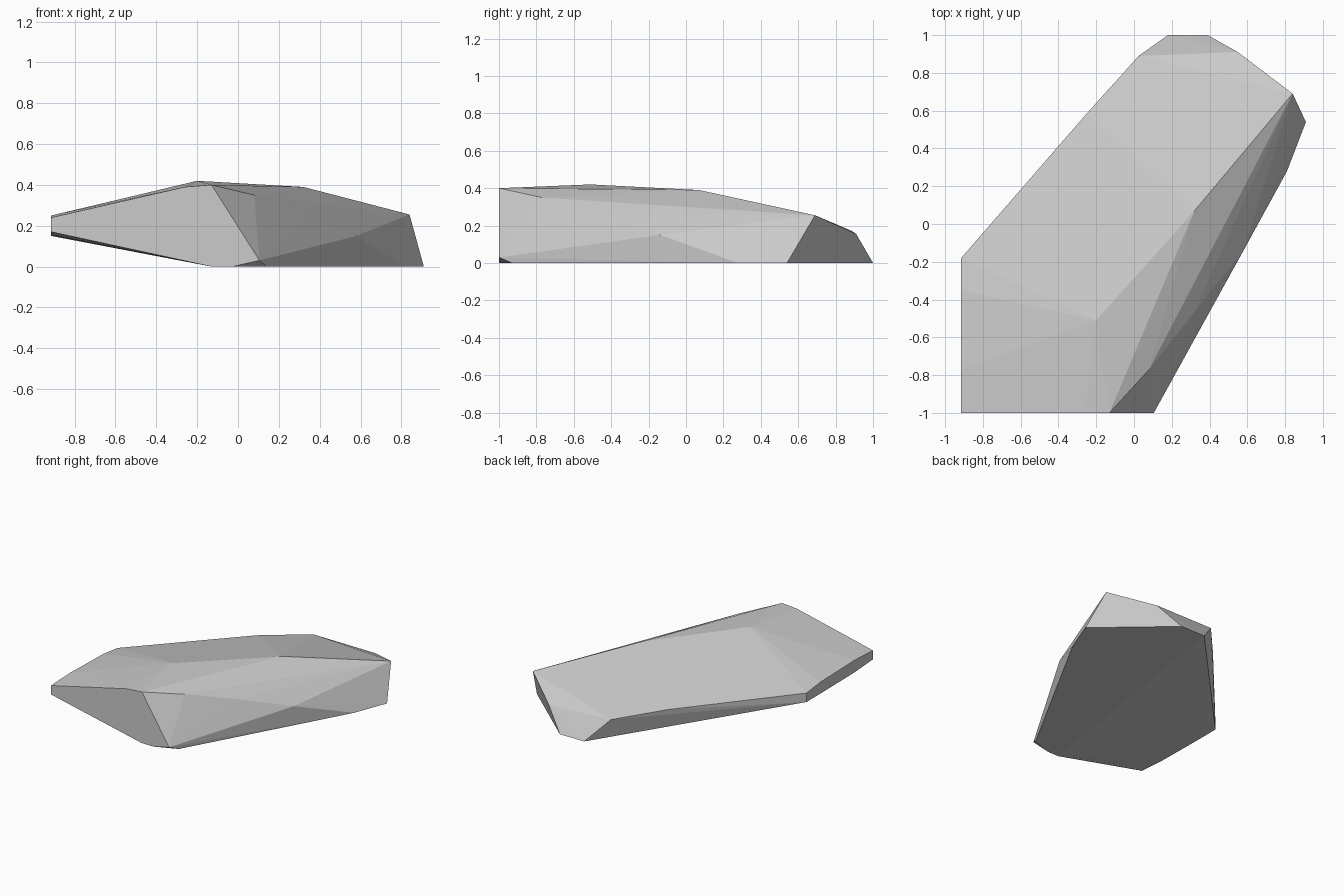
import bpy
import bmesh

if "Cube" in bpy.data.objects:
    bpy.data.objects.remove(bpy.data.objects["Cube"], do_unlink=True)


def make_material(name, rgb):
    """Plain matte material with matching viewport and render colour."""
    material = bpy.data.materials.new(name)
    material.use_nodes = True
    colour = (*rgb, 1.0)
    material.diffuse_color = colour
    shader = material.node_tree.nodes["Principled BSDF"]
    shader.inputs["Base Color"].default_value = colour
    shader.inputs["Roughness"].default_value = 0.9
    return material


def make_hull(name, corners, material):
    """Wrap faceted stone faces around a set of corner points."""
    bm = bmesh.new()
    for corner in corners:
        bm.verts.new(corner)
    hull = bmesh.ops.convex_hull(bm, input=bm.verts)
    unused = {g for g in hull["geom_interior"] + hull["geom_unused"]
              if isinstance(g, bmesh.types.BMVert)}
    bmesh.ops.delete(bm, geom=list(unused), context="VERTS")
    bmesh.ops.recalc_face_normals(bm, faces=bm.faces)
    mesh = bpy.data.meshes.new(name)
    bm.to_mesh(mesh)
    bm.free()
    mesh.materials.append(material)
    rock = bpy.data.objects.new(name, mesh)
    bpy.context.collection.objects.link(rock)
    return rock


# Flat resting face of the slab
base = [(x, y, 0) for x, y in (
    (-.13, -1), (-.03, -1), (.14, -.93), (.81, .28),
    (.91, .54), (.39, 1), (.18, 1))]

# Raised ridge running along the crown
crown = [(-.26, -1, .39), (-.13, -1, .4), (-.2, -.51, .42),
         (.32, .07, .39), (.08, -.77, .35)]

# Sheared left edge, with upper and lower heights at each station
sheared_edge = [(-.915, y, z)
                for y, low, high in ((-1, .17, .24), (-.77, .155, .25),
                                     (-.35, .15, .24), (-.18, .15, .22))
                for z in (low, high)]

# Chipped shoulders around the sloping sides
shoulders = [(.105, -1, .03), (.32, -.465, .26), (.58, -.14, .15),
             (.84, .69, .255), (.55, .91, .155), (.025, .89, .17),
             (-.25, .585, .205)]

stone = make_material("pale_grey_stone", (.6, .6, .6))
make_hull("rock_slab", base + crown + sheared_edge + shoulders, stone)
